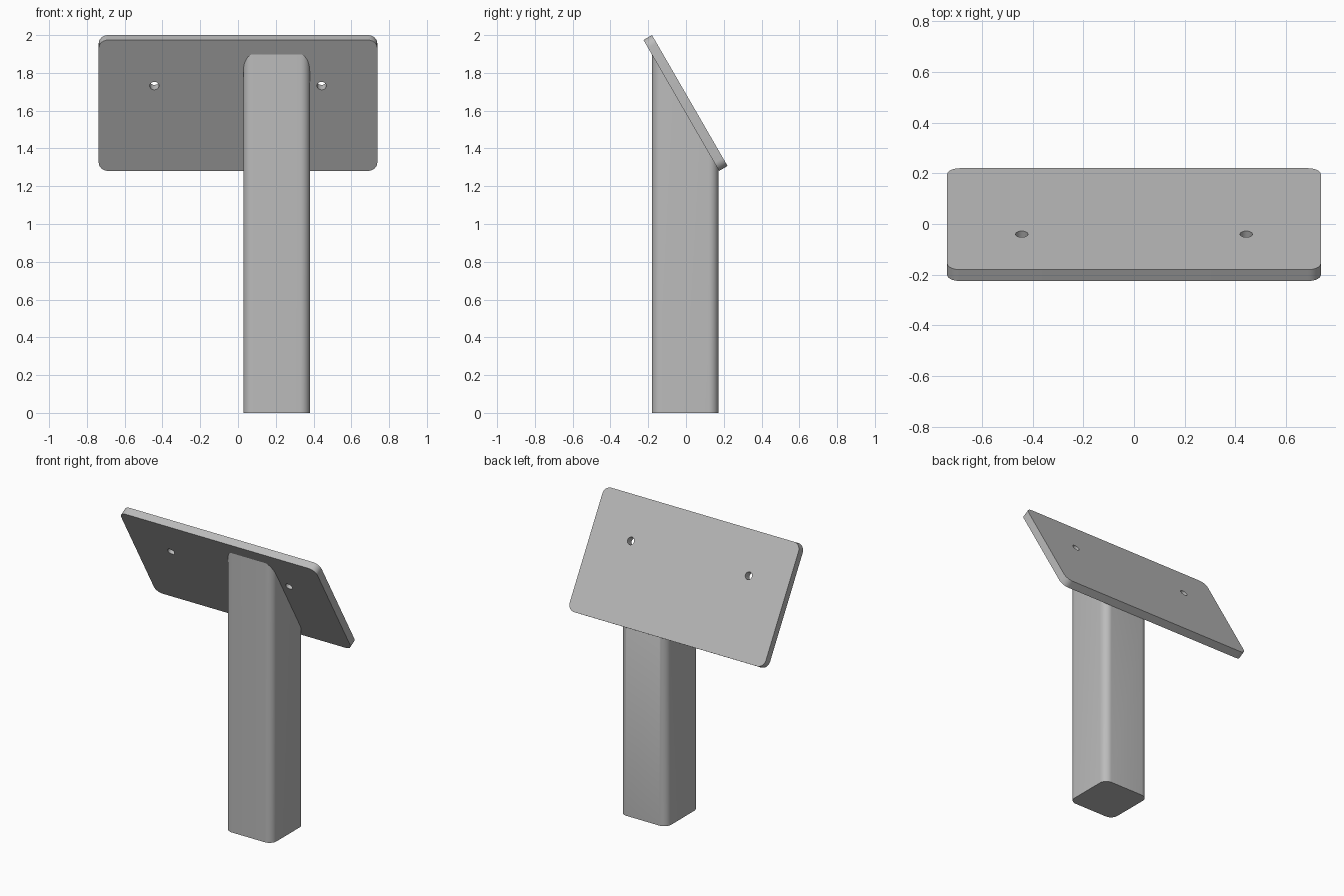
import bpy, bmesh, math
from mathutils import Matrix, Vector

cube = bpy.data.objects.get("Cube")
if cube:
    bpy.data.objects.remove(cube, do_unlink=True)

grey = bpy.data.materials.new("plain grey")
grey.use_nodes = True
colour = (0.5, 0.5, 0.5, 1)
grey.diffuse_color = colour
grey.node_tree.nodes["Principled BSDF"].inputs["Base Color"].default_value = colour

TILT = math.radians(30)                          # plate lean from vertical
UP_SLOPE = Vector((0, -math.sin(TILT), math.cos(TILT)))
NORMAL = Vector((0, math.cos(TILT), math.sin(TILT)))
PLATE_W, PLATE_L, PLATE_T = 1.475, 0.80, 0.052
TOP_EDGE = Vector((0, -0.225, 1.974))            # upper edge of the underside


def rounded_prism(name, width, depth, height, radius, steps=8):
    """Rounded rectangle centred on the origin, extruded up from z = 0."""
    bm = bmesh.new()
    points = []
    for i, (sx, sy) in enumerate([(1, 1), (-1, 1), (-1, -1), (1, -1)]):
        cx, cy = sx * (width / 2 - radius), sy * (depth / 2 - radius)
        for k in range(steps + 1):
            a = (i + k / steps) * math.pi / 2
            points.append((cx + radius * math.cos(a), cy + radius * math.sin(a), 0))
    face = bm.faces.new([bm.verts.new(p) for p in points])
    top = bmesh.ops.extrude_face_region(bm, geom=[face])["geom"]
    for v in top:
        if isinstance(v, bmesh.types.BMVert):
            v.co.z = height
    bmesh.ops.recalc_face_normals(bm, faces=bm.faces)
    mesh = bpy.data.meshes.new(name)
    bm.to_mesh(mesh)
    bm.free()
    mesh.materials.append(grey)
    obj = bpy.data.objects.new(name, mesh)
    bpy.context.collection.objects.link(obj)
    return obj


def activate(obj):
    bpy.ops.object.select_all(action="DESELECT")
    obj.select_set(True)
    bpy.context.view_layer.objects.active = obj


# Tilted plate with rounded corners
plate = rounded_prism("sloped_plate", PLATE_W, PLATE_L, PLATE_T, 0.05)

# Two screw holes through the plate
for side in (-1, 1):
    bpy.ops.mesh.primitive_cylinder_add(
        vertices=32, radius=0.0245, depth=0.3,
        location=(side * 0.443, PLATE_L / 2 - 0.28, PLATE_T / 2))
    cutter = bpy.context.object
    cutter.name = "hole_cutter"
    cutter.hide_render = True
    cutter.data.materials.append(grey)
    activate(plate)
    cut = plate.modifiers.new("screw hole", "BOOLEAN")
    cut.operation, cut.solver, cut.object = "DIFFERENCE", "EXACT", cutter
    bpy.ops.object.modifier_apply(modifier=cut.name)
    bpy.data.objects.remove(cutter, do_unlink=True)

# Lean the plate: local x, y, z become width, up the slope, outward normal
frame = Matrix((Vector((-1, 0, 0)), UP_SLOPE, NORMAL)).transposed().to_4x4()
centre = TOP_EDGE - UP_SLOPE * PLATE_L / 2
plate.data.transform(Matrix.Translation(centre) @ frame)

# Upright post, off centre, its top mitred to the underside of the plate
post = rounded_prism("post", 0.352, 0.352, 1, 0.052)
post.data.transform(Matrix.Translation((0.204, -0.005, 0)))
for v in post.data.vertices:
    if v.co.z > 0.5:
        v.co.z = TOP_EDGE.z - (v.co.y - TOP_EDGE.y) / math.tan(TILT)
post.data.update()

for obj in (plate, post):
    activate(obj)
    bpy.ops.object.shade_smooth_by_angle(angle=math.radians(30))
